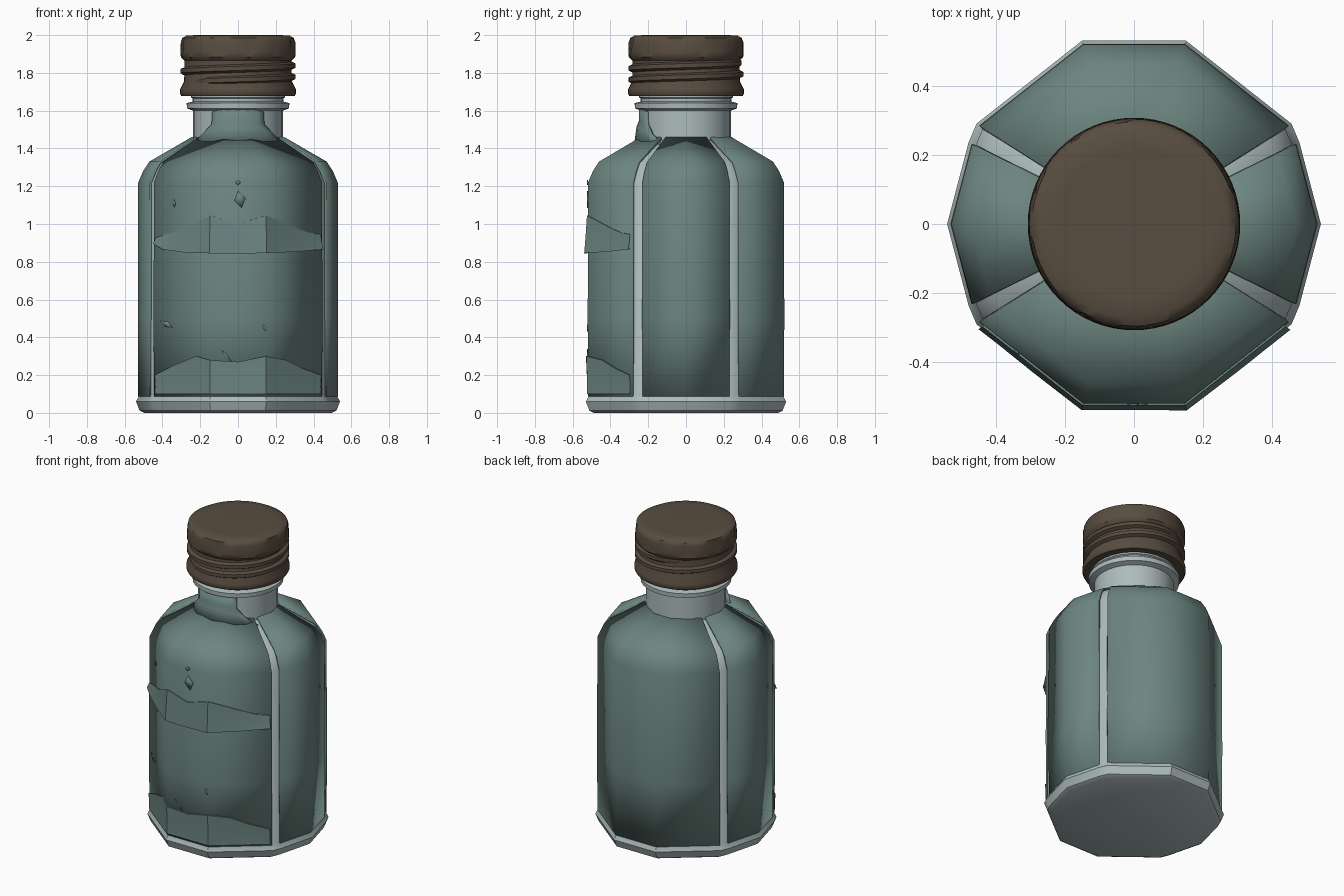
import bpy, math, random
from math import cos, sin, pi, radians

if "Cube" in bpy.data.objects:
    bpy.data.objects.remove(bpy.data.objects["Cube"])

random.seed(4)


def material(name, rgb):
    m = bpy.data.materials.new(name)
    m.diffuse_color = (*rgb, 1)
    m.use_nodes = True
    m.node_tree.nodes["Principled BSDF"].inputs["Base Color"].default_value = m.diffuse_color
    return m


TEAL = material("teal label", (0.150, 0.235, 0.215))
GLASS = material("pale grey glass", (0.42, 0.50, 0.505))
BROWN = material("brown cap", (0.098, 0.073, 0.051))


def build(name, verts, faces, mat, angle=40, thick=0.0):
    me = bpy.data.meshes.new(name)
    me.from_pydata(verts, [], faces)
    me.materials.append(mat)
    me.shade_smooth()
    me.set_sharp_from_angle(angle=radians(angle))
    ob = bpy.data.objects.new(name, me)
    bpy.context.collection.objects.link(ob)
    if thick:
        s = ob.modifiers.new("thickness", "SOLIDIFY")
        s.thickness = thick
        s.offset = -1
    return ob


def skin(name, rings, mat, closed=True, caps=(False, False), angle=40, thick=0.0):
    """Joins rows of points (counter-clockwise, bottom to top) with quads."""
    n = len(rings[0])
    verts = [p for r in rings for p in r]
    faces = []
    for j in range(len(rings) - 1):
        for i in range(n if closed else n - 1):
            k = (i + 1) % n
            faces.append((j * n + i, j * n + k, (j + 1) * n + k, (j + 1) * n + i))
    if caps[0]:
        faces.append(tuple(reversed(range(n))))
    if caps[1]:
        faces.append(tuple(range((len(rings) - 1) * n, len(rings) * n)))
    return build(name, verts, faces, mat, angle, thick)


def lathe(name, profile, n, mat, caps=(False, False), angle=40):
    rings = [[(r * cos(2 * pi * i / n), r * sin(2 * pi * i / n), z) for i in range(n)]
             for r, z in profile]
    return skin(name, rings, mat, caps=caps, angle=angle)


# ten-sided outline, with the four panel corners chamfered
A, B, C, D = (0.54, 0.0), (0.478, 0.236), (0.455, 0.29), (0.15, 0.53)
RIGHT = [(B[0], -B[1]), A, B]
BACK = [C, D, (-D[0], D[1]), (-C[0], C[1])]
LEFT = [(-x, -y) for x, y in RIGHT]
FRONT = [(-x, -y) for x, y in BACK]


def rows(points, levels):
    return [[(x * s, y * s, z) for x, y in points] for s, z in levels]


# glass core with flared foot
OUT = RIGHT + BACK + LEFT + FRONT
skin("glass_body", rows(OUT, [(0.92, 0), (0.965, 0.012), (1.0, 0.06), (0.965, 0.095),
                              (0.958, 1.22), (0.85, 1.318), (0.43, 1.445)]),
     GLASS, caps=(True, True), angle=32)

# teal panels wrapped on the four sides
LEVELS = [(0.978, 0.088), (0.982, 0.5), (0.978, 1.22), (0.93, 1.28), (0.87, 1.33), (0.455, 1.46)]
for nm, pts in (("front", FRONT), ("back", BACK), ("left", LEFT), ("right", RIGHT)):
    skin(nm + "_panel", rows(pts, LEVELS), TEAL, closed=False, thick=0.012)

# neck with pouring ring
lathe("neck", [(0.237, 1.40), (0.237, 1.60), (0.27, 1.612), (0.272, 1.64), (0.24, 1.648),
               (0.24, 1.665), (0.25, 1.67), (0.25, 1.72)], 32, GLASS)

# torn label tongue running up the front of the neck
tongue = []
for r, z0, lift, half in ((0.275, 1.42, 0.0, 62), (0.262, 1.48, 0.035, 45),
                          (0.25, 1.53, 0.015, 34), (0.25, 1.595, 0.018, 33)):
    row = []
    for i in range(9):
        t = i / 4 - 1
        a = radians(-90 + half * t)
        row.append((r * cos(a), r * sin(a), z0 + lift * (1 - t * t)))
    tongue.append(row)
skin("neck_label_tongue", tongue, TEAL, closed=False, thick=0.02)


def front_y(x):
    """Depth of the front panel face at x."""
    ax, s = abs(x), 0.982
    x1, y1, x2, y2 = D[0] * s, D[1] * s, C[0] * s, C[1] * s
    return -y1 if ax < x1 else -(y1 + (y2 - y1) * (ax - x1) / (x2 - x1))


def flap(name, cols, out_low, out_top):
    """Torn paper wedge: columns of (x, lower z, upper z)."""
    def pt(x, z, o):
        k = 1 + o / 0.53
        return (x * k, front_y(x) * k, z)
    back = [pt(x, lo + 0.006, -0.006) for x, lo, hi in cols]
    low = [pt(x, lo, out_low * random.uniform(0.75, 1.0)) for x, lo, hi in cols]
    mid = [pt(x, lo + (hi - lo) * 0.4, out_low * 0.55) for x, lo, hi in cols]
    top = [pt(x, hi, out_top) for x, lo, hi in cols]
    end = [pt(x, hi, -0.006) for x, lo, hi in cols]
    skin(name, [back, low, mid, top, end], TEAL, closed=False, angle=25)


flap("middle_torn_flap",
     [(-0.435, 0.895, 0.925), (-0.385, 0.865, 0.945), (-0.28, 0.85, 0.97), (-0.147, 0.845, 1.045),
      (0.0, 0.842, 1.0), (0.147, 0.847, 1.045), (0.29, 0.852, 0.985), (0.37, 0.86, 0.955),
      (0.435, 0.865, 0.945)], 0.022, 0.004)
flap("lower_torn_flap",
     [(-0.435, 0.10, 0.20), (-0.34, 0.10, 0.25), (-0.22, 0.10, 0.30), (-0.147, 0.10, 0.28),
      (0.0, 0.10, 0.27), (0.147, 0.10, 0.30), (0.25, 0.10, 0.28), (0.34, 0.10, 0.235),
      (0.435, 0.10, 0.20)], 0.006, 0.008)


# small chips and scratches on the front: x, z, half width, half height, tilt
def chip(x, z, w, h, tilt):
    verts = []
    for u, v in ((-w, 0), (0, -h), (w, 0), (0, h)):
        px = x + u * cos(tilt) - v * sin(tilt)
        pz = z + u * sin(tilt) + v * cos(tilt)
        verts.append((px, front_y(px) - 0.004, pz))
    build("label_chip", verts, [(0, 1, 2, 3)], TEAL, thick=0.006)


for c in ((0.01, 1.13, 0.03, 0.045, 0.2), (-0.38, 0.47, 0.035, 0.015, -0.5),
          (-0.06, 0.30, 0.05, 0.006, -0.9), (0.0, 1.22, 0.014, 0.014, 0),
          (-0.34, 1.11, 0.008, 0.02, 0.1), (0.22, 0.93, 0.05, 0.006, 0.6),
          (0.38, 0.21, 0.03, 0.005, -0.5), (0.14, 0.45, 0.008, 0.02, 0.4),
          (-0.35, 0.15, 0.012, 0.006, 0.3)):
    chip(*c)

# cap: turned shell with a knurled upper edge
N = 64
PROFILE = [(0.25, 1.70), (0.25, 1.68), (0.30, 1.678), (0.307, 1.69), (0.306, 1.715), (0.285, 1.755),
           (0.283, 1.865), (0.303, 1.885), (0.305, 1.91), (0.303, 1.965), (0.295, 1.985),
           (0.272, 1.998), (0.22, 2.0)]
rings = []
for r, z in PROFILE:
    knurl = 1.9 < z < 1.97
    rings.append([((r - (random.choice((0, 0, 0.008)) if knurl else 0)) * cos(2 * pi * i / N),
                   (r - (random.choice((0, 0, 0.008)) if knurl else 0)) * sin(2 * pi * i / N), z)
                  for i in range(N)])
skin("cap", rings, BROWN, caps=(False, True), angle=45)

# helical thread ridge, rising to the right around the cap
start, turns, steps = radians(-150), 1.75, 84
loops = [[], [], [], []]
for i in range(steps + 1):
    t = i / steps
    a = start + 2 * pi * turns * t
    grow = min(1, t * 10, (1 - t) * 10)
    z = 1.755 + 0.105 * t
    for loop, (dr, dz) in zip(loops, ((-0.004, -0.026), (0.022, -0.012), (0.022, 0.010), (-0.004, 0.022))):
        r = 0.283 + (dr * grow if dr > 0 else dr)
        loop.append((r * cos(a), r * sin(a), z + dz))
skin("cap_thread", loops, BROWN, closed=False, angle=30)
